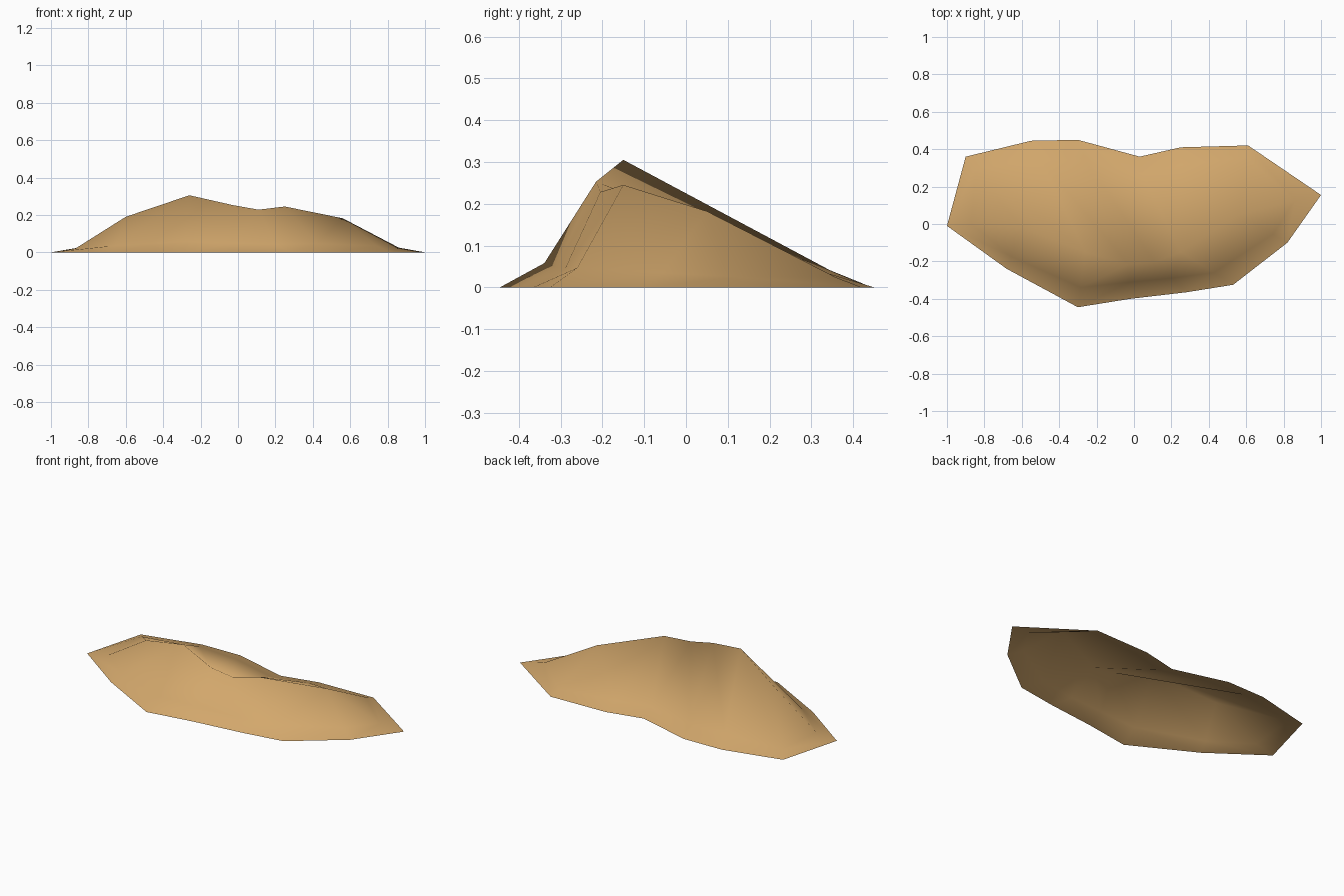
import bpy, bmesh
from mathutils import Vector

if "Cube" in bpy.data.objects:
    bpy.data.objects.remove(bpy.data.objects["Cube"])

# Ground outline, left to right: windward (back) and slip-face (front) sides
back = [(-.90, .36), (-.55, .445), (-.30, .45), (.03, .36), (.25, .41), (.61, .42)]
front = [(-.68, -.24), (-.30, -.445), (-.02, -.40), (.28, -.365), (.53, -.325), (.82, -.10)]
tips = [(-1, -.01), (1, .155)]
# Crest line, including its low ends
crest = [(-.87, 0, .02), (-.60, -.02, .19), (-.26, -.15, .305), (-.03, -.215, .253),
         (.11, -.205, .228), (.25, -.15, .245), (.56, .05, .182), (.86, .125, .025)]
# How far the flared foot reaches toward the crest on the front
foot = [.30, .36, .48, .47, .37, .30]

bm = bmesh.new()
tip_v = [bm.verts.new((x, y, 0)) for x, y in tips]
crest_v = [bm.verts.new(p) for p in crest]


def slope(outline, reach, rise):
    """Skin one side from ground outline over a flared foot to the crest."""
    base, mid = [tip_v[0]], [crest_v[0]]
    for (x, y), top, t in zip(outline, crest[1:-1], reach):
        p = Vector((x, y, 0)).lerp(Vector(top), t)
        p.z = top[2] * rise
        base.append(bm.verts.new((x, y, 0)))
        mid.append(bm.verts.new(p))
    base.append(tip_v[1])
    mid.append(crest_v[-1])
    for lower, upper in ((base, mid), (mid, crest_v)):
        for i in range(7):
            quad = [lower[i], lower[i + 1], upper[i + 1], upper[i]]
            bm.faces.new(list(dict.fromkeys(quad)))


slope(back, [.17] * 6, .135)
slope(front, foot, .19)
for f in bm.faces:
    f.smooth = True
    f.normal_update()
    if f.normal.z < 0:
        f.normal_flip()

mesh = bpy.data.meshes.new("sand_dune")
bm.to_mesh(mesh)
bm.free()
sand = bpy.data.materials.new("sand")
sand.diffuse_color = (.65, .39, .15, 1)
sand.use_nodes = True
sand.node_tree.nodes["Principled BSDF"].inputs["Base Color"].default_value = sand.diffuse_color
mesh.materials.append(sand)
bpy.context.collection.objects.link(bpy.data.objects.new("sand_dune", mesh))
